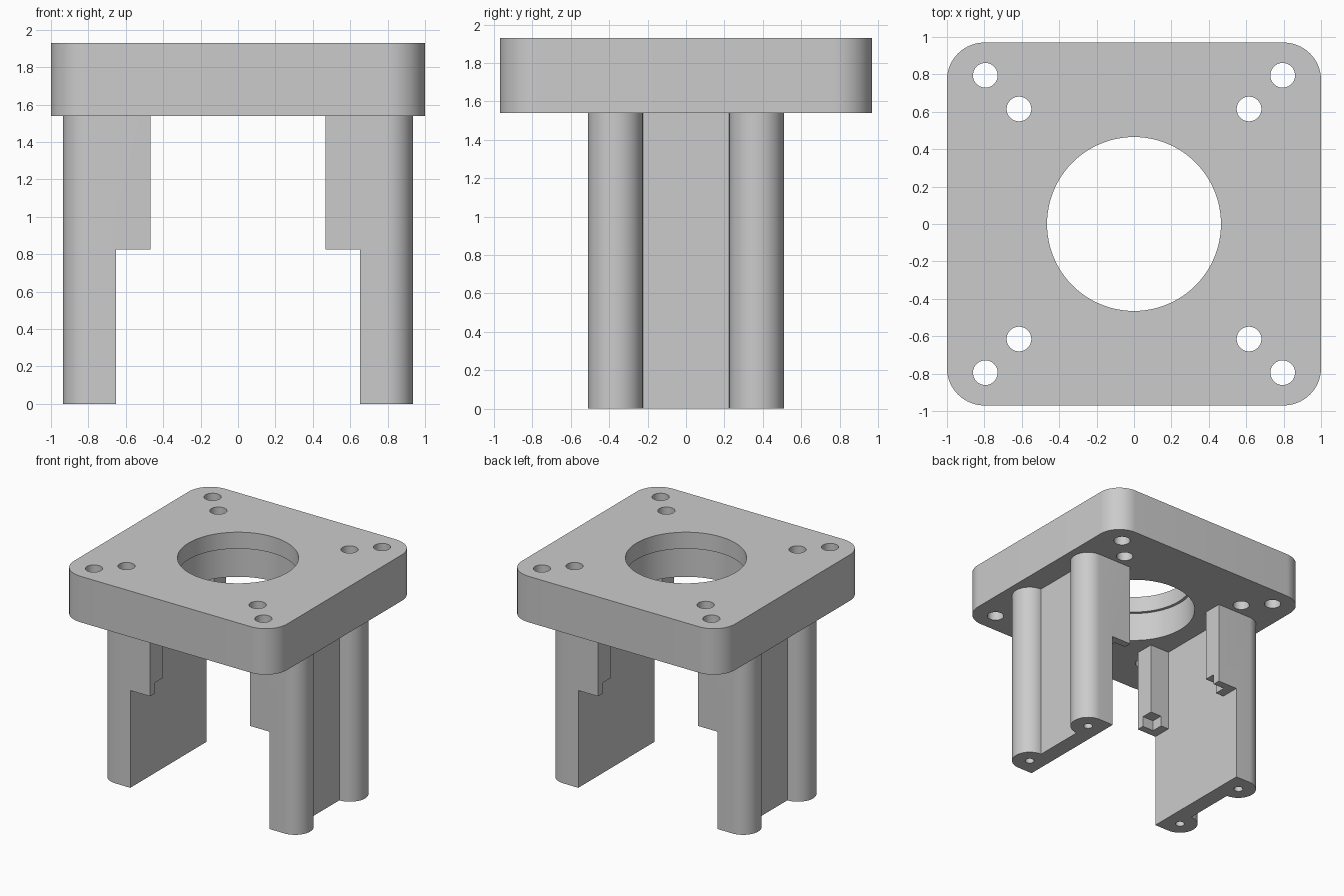
import bpy
import bmesh
from math import cos, sin, pi

if "Cube" in bpy.data.objects:
    bpy.data.objects.remove(bpy.data.objects["Cube"], do_unlink=True)

# Main sizes
HALF_X, HALF_Y, CORNER = 1.0, 0.97, 0.2
PLATE_LOW, PLATE_TOP = 1.54, 1.93
LEG_IN, LEG_MID, LEG_END, BOSS_R = 0.653, 0.793, 0.51, 0.1425
TAB_IN, TAB_LOW, TAB_DEEP = 0.468, 0.825, 0.165
BOSS_Y = LEG_END - BOSS_R

grey = bpy.data.materials.new("plain_grey")
grey.use_nodes = True
grey.diffuse_color = (0.6, 0.6, 0.6, 1)
grey.node_tree.nodes["Principled BSDF"].inputs["Base Color"].default_value = (0.6, 0.6, 0.6, 1)


def arc(cx, cy, r, start, end, steps):
    return [(cx + r * cos(start + (end - start) * i / steps),
             cy + r * sin(start + (end - start) * i / steps)) for i in range(steps + 1)]


def circle(cx, cy, r, steps=64):
    return arc(cx, cy, r, 0, 2 * pi, steps)[:-1]


def rect(x0, x1, y0, y1):
    return [(x0, y0), (x1, y0), (x1, y1), (x0, y1)]


def prism(name, outline, z0, z1):
    """Extrude a counter-clockwise outline from z0 to z1."""
    bm = bmesh.new()
    face = bm.faces.new([bm.verts.new((x, y, z0)) for x, y in outline])
    top = bmesh.ops.extrude_face_region(bm, geom=[face])["geom"]
    bmesh.ops.translate(bm, vec=(0, 0, z1 - z0),
                        verts=[v for v in top if isinstance(v, bmesh.types.BMVert)])
    bmesh.ops.recalc_face_normals(bm, faces=bm.faces)
    mesh = bpy.data.meshes.new(name)
    bm.to_mesh(mesh)
    bm.free()
    mesh.materials.append(grey)
    obj = bpy.data.objects.new(name, mesh)
    bpy.context.collection.objects.link(obj)
    return obj


def activate(obj):
    bpy.ops.object.select_all(action="DESELECT")
    obj.select_set(True)
    bpy.context.view_layer.objects.active = obj


def cut(obj, outline, z0, z1):
    """Subtract a prism from the part."""
    cutter = prism("cutter", outline, z0, z1)
    cutter.hide_render = True
    mod = obj.modifiers.new("cut", "BOOLEAN")
    mod.operation, mod.solver, mod.object = "DIFFERENCE", "EXACT", cutter
    activate(obj)
    bpy.ops.object.modifier_apply(modifier=mod.name)
    bpy.data.objects.remove(cutter, do_unlink=True)


def smooth(obj):
    activate(obj)
    bpy.ops.object.shade_smooth_by_angle(angle=pi / 6)


# Rounded top plate with a stepped bore and diagonal pairs of bolt holes
outline = []
for i, (sx, sy) in enumerate([(1, 1), (-1, 1), (-1, -1), (1, -1)]):
    outline += arc(sx * (HALF_X - CORNER), sy * (HALF_Y - CORNER), CORNER,
                   i * pi / 2, (i + 1) * pi / 2, 16)
plate = prism("top_plate", outline, PLATE_LOW, PLATE_TOP)
cut(plate, circle(0, 0, 0.465, 96), 1.4, 2.1)
cut(plate, circle(0, 0, 0.49, 96), 1.4, 1.79)
for d in (0.795, 0.615):
    for sx in (-1, 1):
        for sy in (-1, 1):
            cut(plate, circle(sx * d, sy * d, 0.066, 40), 1.4, 2.1)
smooth(plate)

# Leg section: web, two half-round bosses outside and two tabs inside
tab_y = LEG_END - TAB_DEEP
section = [(LEG_IN, tab_y), (TAB_IN, tab_y), (TAB_IN, LEG_END)]
section = [(x, -y) for x, y in reversed(section)]
section += [(LEG_IN, -tab_y), (LEG_IN, tab_y), (TAB_IN, tab_y), (TAB_IN, LEG_END)]
section = section[:2] + section[3:]
outer = []
for cy in (-BOSS_Y, BOSS_Y):
    outer += arc(LEG_MID, cy, BOSS_R, -pi / 2, pi / 2, 24)
section += reversed(outer)

left_leg = prism("left_leg", section, 0, PLATE_LOW)
cut(left_leg, rect(0.3, LEG_IN, -0.7, 0.7), -0.1, TAB_LOW)
for s in (-1, 1):
    # Notch in the inner lower corner of each tab
    y0, y1 = sorted((s * 0.3, s * 0.445))
    cut(left_leg, rect(0.4, 0.575, y0, y1), 0.7, 0.915)
    # Blind screw hole in the foot of each boss
    cut(left_leg, circle(LEG_MID, s * BOSS_Y, 0.036, 32), -0.1, 0.4)
smooth(left_leg)

# Opposite leg is a mirrored copy
right_leg = left_leg.copy()
right_leg.data = left_leg.data.copy()
right_leg.name = right_leg.data.name = "right_leg"
bm = bmesh.new()
bm.from_mesh(right_leg.data)
bmesh.ops.scale(bm, vec=(-1, 1, 1), verts=bm.verts)
bmesh.ops.reverse_faces(bm, faces=bm.faces)
bm.to_mesh(right_leg.data)
bm.free()
bpy.context.collection.objects.link(right_leg)
